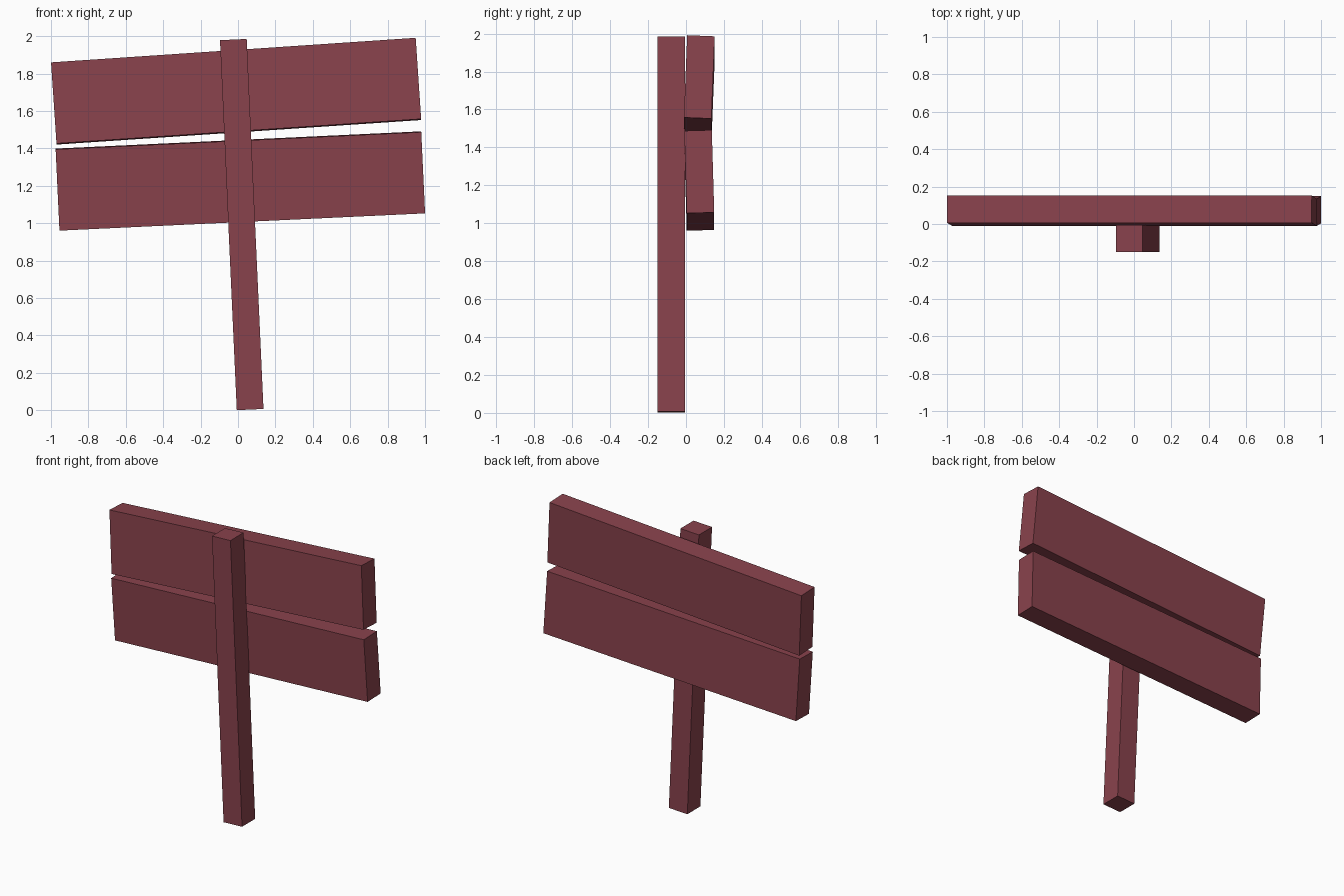
import bpy
from math import radians

if "Cube" in bpy.data.objects:
    bpy.data.objects.remove(bpy.data.objects["Cube"])

# Single dusty red paint
red = bpy.data.materials.new("dusty_red")
red.diffuse_color = (0.25, 0.055, 0.073, 1)
red.use_nodes = True
red.node_tree.nodes["Principled BSDF"].inputs["Base Color"].default_value = red.diffuse_color


def plank(name, size, centre, lean_x, lean_y):
    """Box of a given size, slightly tilted (degrees) about x and y."""
    bpy.ops.mesh.primitive_cube_add(
        size=1, location=centre, rotation=(radians(lean_x), radians(lean_y), 0))
    ob = bpy.context.object
    ob.name = name
    ob.scale = size
    bpy.ops.object.transform_apply(location=False, rotation=False, scale=True)
    ob.data.materials.append(red)
    return ob


# Leaning post in front of the boards
plank("post", (0.143, 0.145, 1.98), (0.02, -0.0775, 0.993), 0, -2.6)

# Two crooked sign boards fixed behind the post
plank("upper_board", (1.954, 0.145, 0.435), (-0.01, 0.07, 1.706), -2.3, -3.85)
plank("lower_board", (1.957, 0.145, 0.435), (0.0125, 0.07, 1.226), 1.7, -2.7)
